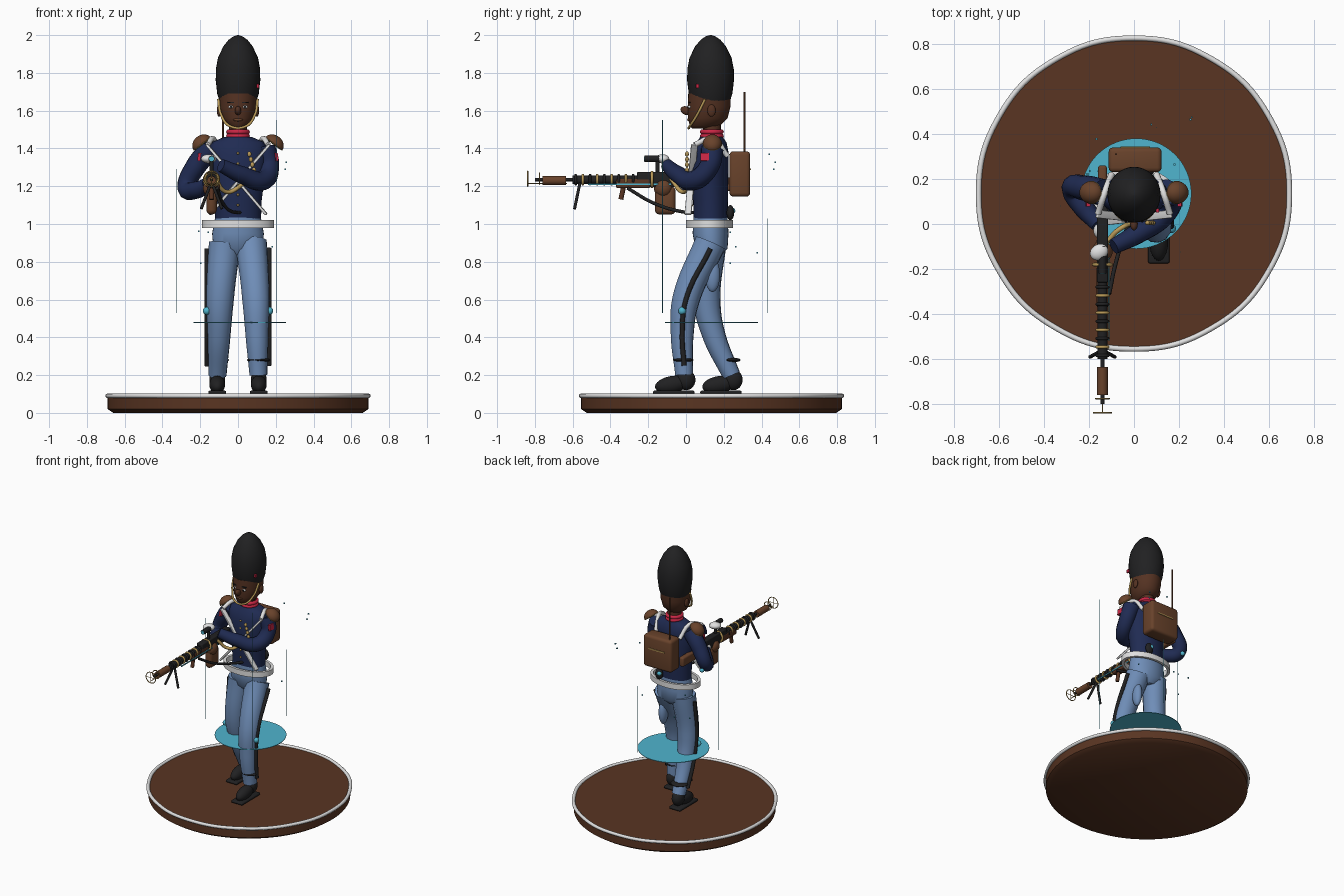
import bpy
import bmesh
import random
from math import cos, sin, pi, radians
from mathutils import Vector

default_cube = bpy.data.objects.get("Cube")
if default_cube:
    bpy.data.objects.remove(default_cube, do_unlink=True)


def material(name, red, green, blue):
    mat = bpy.data.materials.new(name)
    mat.use_nodes = True
    colour = (red, green, blue, 1)
    mat.diffuse_color = colour
    mat.node_tree.nodes["Principled BSDF"].inputs["Base Color"].default_value = colour
    return mat


navy = material("navy cloth", .014, .024, .085)
trouser_blue = material("trouser blue", .16, .27, .48)
black = material("black", .015, .015, .016)
wood = material("dark brown wood", .1, .035, .016)
skin = material("brown skin", .09, .032, .016)
leather = material("brown leather", .14, .055, .024)
white = material("white", .75, .75, .75)
gold = material("gold", .5, .33, .1)
red = material("red", .6, .02, .06)
cyan = material("cyan", .08, .46, .62)


# ---- helpers ----
def finish(obj, name, mat, smooth=True):
    obj.name = name
    obj.data.name = name
    obj.data.materials.clear()
    obj.data.materials.append(mat)
    bpy.ops.object.select_all(action='DESELECT')
    obj.select_set(True)
    bpy.context.view_layer.objects.active = obj
    if smooth:
        bpy.ops.object.shade_smooth_by_angle(angle=radians(40))
    return obj


def mesh_object(name, bm, mat, smooth=True):
    bmesh.ops.recalc_face_normals(bm, faces=bm.faces)
    mesh = bpy.data.meshes.new(name)
    bm.to_mesh(mesh)
    bm.free()
    obj = bpy.data.objects.new(name, mesh)
    bpy.context.collection.objects.link(obj)
    return finish(obj, name, mat, smooth)


def box(name, mat, centre, size, rounding=0, turn=(0, 0, 0)):
    bm = bmesh.new()
    bmesh.ops.create_cube(bm, size=1)
    bmesh.ops.scale(bm, vec=size, verts=bm.verts)
    if rounding:
        bmesh.ops.bevel(bm, geom=bm.edges[:], offset=rounding, segments=3,
                        profile=.5, affect='EDGES')
    obj = mesh_object(name, bm, mat)
    obj.location = centre
    obj.rotation_euler = [radians(angle) for angle in turn]
    return obj


def ball(name, mat, centre, radii, turn=(0, 0, 0), half=False):
    bm = bmesh.new()
    bmesh.ops.create_uvsphere(bm, u_segments=24, v_segments=16, radius=1)
    if half:
        bmesh.ops.bisect_plane(bm, geom=bm.verts[:] + bm.edges[:] + bm.faces[:],
                               plane_co=(0, 0, 0), plane_no=(0, 0, -1), clear_outer=True)
        bmesh.ops.holes_fill(bm, edges=bm.edges[:])
    bmesh.ops.scale(bm, vec=radii, verts=bm.verts)
    obj = mesh_object(name, bm, mat)
    obj.location = centre
    obj.rotation_euler = [radians(angle) for angle in turn]
    return obj


def rod(name, mat, start, end, radius, sides=16):
    start, end = Vector(start), Vector(end)
    bm = bmesh.new()
    bmesh.ops.create_cone(bm, segments=sides, radius1=radius, radius2=radius,
                          depth=(end - start).length, cap_ends=True)
    obj = mesh_object(name, bm, mat)
    obj.location = (start + end) / 2
    obj.rotation_mode = 'QUATERNION'
    obj.rotation_quaternion = (end - start).to_track_quat('Z', 'Y')
    return obj


def tube(name, mat, path, radii, cyclic=False):
    """Round tube through the path; radii is one number or one per point."""
    if not isinstance(radii, (list, tuple)):
        radii = [radii] * len(path)
    curve = bpy.data.curves.new(name, 'CURVE')
    curve.dimensions = '3D'
    curve.bevel_depth = 1
    curve.bevel_resolution = 4
    curve.use_fill_caps = True
    spline = curve.splines.new('BEZIER')
    spline.bezier_points.add(len(path) - 1)
    spline.use_cyclic_u = cyclic
    for point, position, radius in zip(spline.bezier_points, path, radii):
        point.co = position
        point.radius = radius
        point.handle_left_type = point.handle_right_type = 'AUTO'
    obj = bpy.data.objects.new(name, curve)
    bpy.context.collection.objects.link(obj)
    bpy.ops.object.select_all(action='DESELECT')
    obj.select_set(True)
    bpy.context.view_layer.objects.active = obj
    bpy.ops.object.convert(target='MESH')
    return finish(bpy.context.object, name, mat)


def loft(name, mat, rings, sides=32, closed=False):
    """Skin stacked ellipses, each given as (centre y, z, x radius, y radius)."""
    bm = bmesh.new()
    loops = [[bm.verts.new((rx * cos(2 * pi * i / sides), y + ry * sin(2 * pi * i / sides), z))
              for i in range(sides)] for y, z, rx, ry in rings]
    pairs = list(zip(loops, loops[1:]))
    if closed:
        pairs.append((loops[-1], loops[0]))
    else:
        bm.faces.new(loops[0])
        bm.faces.new(loops[-1])
    for low, high in pairs:
        for i in range(sides):
            j = (i + 1) % sides
            bm.faces.new((low[i], low[j], high[j], high[i]))
    return mesh_object(name, bm, mat)


def hoop(name, mat, centre, radius, thickness, upright=False):
    x, y, z = centre
    path = []
    for i in range(12):
        a, b = radius * cos(i * pi / 6), radius * sin(i * pi / 6)
        path.append((x + a, y, z + b) if upright else (x + a, y + b, z))
    return tube(name, mat, path, thickness, cyclic=True)


# ---- stand and glowing disc ----
mid = .135
loft("stand", wood, [(mid, 0, .66, .66), (mid, .02, .69, .69), (mid, .09, .69, .69)], sides=96)
hoop("stand_rim", white, (0, mid, .09), .69, .012)
rod("energy_disc", cyan, (.01, mid, .476), (.01, mid, .48), .245, sides=64)

# ---- legs and boots, left one forward ----
for side, label, step, bend in ((1, "left", 0, 0), (-1, "right", .25, .11)):
    hip, knee, shin, ankle = [(.13, .9), (bend, .6), (bend * 1.5 - .02, .42), (step - .01, .2)]
    tube(label + "_leg", trouser_blue,
         [(side * x, y, z) for x, (y, z) in zip((.07, .095, .1, .108), (hip, knee, shin, ankle))],
         [.085, .074, .062, .048])
    tube(label + "_leg_stripe", black,
         [(side * .165, y, z) for y, z in ((.13, .87), (bend, .6), (bend * 1.5 - .02, .42),
                                           (step * .9 - .01, .25))], .013)
    ball(label + "_knee_stud", cyan, (side * .165, bend - .02, .54), (.021, .021, .021))
    x = side * .11
    ball(label + "_ankle_strap", black, (x, step - .015, .28), (.062, .055, .013))
    ball(label + "_boot_ankle", black, (x, step, .175), (.042, .05, .055))
    ball(label + "_boot_toe", black, (x, step - .075, .15), (.042, .09, .045), turn=(10, 0, 0))
    box(label + "_boot_sole", black, (x, step - .065, .108), (.095, .22, .02), rounding=.009)
ball("thigh_pouch", trouser_blue, (.09, .14, .73), (.03, .04, .09))
loft("hips", trouser_blue, [(.135, .83, .05, .05), (.135, .87, .13, .085),
                            (.13, .95, .137, .095), (.13, 1.04, .12, .09)])

# ---- jacket, belt and collar ----
loft("jacket", navy, [(.13, 1.02, .122, .09), (.13, 1.12, .125, .092), (.125, 1.28, .145, .1),
                      (.13, 1.38, .155, .095), (.135, 1.43, .145, .08), (.135, 1.46, .075, .06)])
loft("belt", white, [(.125, .98, .19, .125), (.125, 1.02, .19, .125),
                     (.125, 1.02, .17, .107), (.125, .98, .17, .107)], sides=48, closed=True)
for height in (1.465, 1.488):
    hoop("collar_ring", red, (0, .137, height), .05, .013)
rod("neck", skin, (0, .137, 1.44), (0, .137, 1.55), .048)
for side in (1, -1):
    start, end = Vector((side * .165, .045, 1.42)), Vector((-side * .15, .01, 1.05))
    strap = box("cross_belt", white, (start + end) / 2, (.036, .014, (end - start).length),
                rounding=.004)
    strap.rotation_euler = (end - start).to_track_quat('Z', 'Y').to_euler()
    tube("shoulder_strap", white, [(side * .16, .045, 1.42), (side * .13, .14, 1.45),
                                   (side * .1, .22, 1.36)], .014)
for i in range(6):
    ball("button", gold, (0, .03, 1.1 + i * .055), (.007, .007, .007))
for i in range(7):
    ball("braid_knot", gold, (.06 + .008 * i, .005, 1.37 - i * .028), (.011, .01, .014))
tube("gold_cord", gold, [(-.12, -.08, 1.24), (-.06, -.02, 1.17), (.01, .01, 1.2),
                         (.06, .01, 1.25)], .011)

# ---- arms, gloves and epaulettes ----
tube("right_arm", navy, [(-.14, .14, 1.4), (-.22, .16, 1.31), (-.272, .15, 1.19),
                         (-.22, .07, 1.18), (-.16, 0, 1.21)], [.06, .056, .048, .047, .036])
tube("left_arm", navy, [(.14, .14, 1.4), (.165, .12, 1.3), (.13, .04, 1.23),
                        (.02, -.04, 1.26), (-.09, -.1, 1.31)], [.06, .054, .052, .046, .035])
ball("right_glove", white, (-.15, -.03, 1.21), (.03, .035, .03))
ball("left_glove", white, (-.155, -.125, 1.345), (.042, .035, .024), turn=(0, 0, 30))
ball("right_elbow_stud", cyan, (-.27, .195, 1.16), (.016, .016, .016))
ball("hip_stud", cyan, (.05, .245, 1.07), (.016, .016, .016))
ball("canteen", black, (.06, .235, 1.06), (.03, .02, .04))
for side in (1, -1):
    ball("epaulette", leather, (side * .19, .14, 1.425), (.056, .05, .045),
         turn=(0, side * 38, 0), half=True)
    ball("epaulette_fringe", gold, (side * .19, .14, 1.425), (.058, .052, .006),
         turn=(0, side * 38, 0))
    box("shoulder_patch", red, (side * .205, .1, 1.355), (.016, .045, .042), turn=(0, -side * 8, 0))

# ---- head ----
loft("head", skin, [(.08, 1.505, .03, .045), (.1, 1.52, .062, .08), (.115, 1.56, .087, .105),
                    (.122, 1.62, .1, .113), (.125, 1.69, .1, .113)])
ball("nose", skin, (0, .0, 1.6), (.017, .03, .022), turn=(-25, 0, 0))
ball("lips", leather, (0, .02, 1.552), (.026, .014, .009))
for side in (1, -1):
    ball("ear", skin, (side * .1, .135, 1.6), (.012, .022, .032))
    ball("eye", white, (side * .037, .02, 1.62), (.014, .01, .008))
    ball("pupil", black, (side * .037, .012, 1.62), (.006, .005, .006))
    box("eyebrow", black, (side * .038, .017, 1.643), (.034, .012, .006))
tube("chin_chain", gold, [(-.104, .1, 1.66), (-.09, .06, 1.58), (-.04, .02, 1.517),
                          (.04, .02, 1.517), (.09, .06, 1.58), (.104, .1, 1.66)], .007)
loft("fur_hat", black, [(.13, z, r, r * 1.05) for z, r in (
    (1.65, .098), (1.69, .11), (1.76, .118), (1.82, .117), (1.88, .106), (1.94, .078),
    (1.975, .05), (1.993, .025), (2, .004))])
box("hat_badge", red, (.104, .06, 1.73), (.012, .016, .022))

# ---- backpack ----
box("backpack", leather, (.005, .285, 1.265), (.235, .11, .24), rounding=.02)
box("backpack_trim", gold, (.005, .342, 1.29), (.13, .006, .008))
rod("antenna", leather, (-.08, .31, 1.35), (-.08, .31, 1.7), .005, sides=8)

# ---- gun ----
gun_x = -.14


def on_gun(y, z, offset=0):
    return (gun_x + offset, y, z)


box("gun_receiver", black, on_gun(-.09, 1.235), (.05, .34, .08), rounding=.008)
rod("gun_jacket", black, on_gun(-.26, 1.235), on_gun(-.6, 1.235), .022)
rod("gun_barrel", black, on_gun(-.59, 1.235), on_gun(-.8, 1.235), .009)
rod("gun_muzzle", leather, on_gun(-.635, 1.23), on_gun(-.76, 1.23), .024)
box("gun_handguard", wood, on_gun(-.28, 1.215), (.052, .18, .05), rounding=.008)
box("gun_stock", leather, on_gun(.15, 1.21), (.04, .22, .07), rounding=.012)
box("gun_magazine", leather, on_gun(-.11, 1.125), (.055, .11, .15), rounding=.025)
ball("gun_drum", leather, on_gun(-.12, 1.19), (.045, .05, .05))
rod("gun_foregrip", wood, on_gun(-.33, 1.2), on_gun(-.345, 1.13), .013)
box("gun_light", cyan, on_gun(-.3, 1.21, .029), (.005, .44, .008))
for i in range(9):
    hoop("cooling_ring", gold if i % 2 else black, on_gun(-.28 - .038 * i, 1.235), .024, .007, True)
hoop("drum_ring", gold, on_gun(-.18, 1.235), .038, .008, True)
rod("scope", black, on_gun(-.22, 1.345), on_gun(-.1, 1.345), .017)
rod("scope_mount", black, on_gun(-.15, 1.26), on_gun(-.15, 1.34), .011)
rod("scope_lens", cyan, on_gun(-.222, 1.345), on_gun(-.218, 1.345), .013)
for side in (1, -1):
    rod("bipod_leg", black, on_gun(-.56, 1.225), on_gun(-.59, 1.08, side * .055), .008)
for y, radius in ((-.838, .04), (-.775, .03)):
    hoop("sight_ring", gold, on_gun(y, 1.24), radius, .003, True)
    rod("sight_bar", gold, on_gun(y, 1.24, -radius), on_gun(y, 1.24, radius), .002, sides=6)
    rod("sight_post", gold, on_gun(y, 1.24 - radius), on_gun(y, 1.24 + radius), .002, sides=6)
rod("sight_rail", gold, on_gun(-.838, 1.215), on_gun(-.63, 1.215), .003, sides=6)
tube("gun_cable", black, [on_gun(-.31, 1.19, .03), on_gun(-.17, 1.11, .06),
                          (-.03, -.02, 1.065), (.02, .06, 1.06)], .009)

# ---- energy beams and floating sparks ----
for x, y, top in ((-.325, .08, 1.29), (.205, -.125, 1.55), (.1, .43, 1.03)):
    rod("energy_beam", cyan, (x, y, .53), (x, y, top), .002, sides=6)
random.seed(4)
for i in range(8):
    spot = (random.uniform(-.3, .3), random.uniform(.2, .53), random.uniform(.6, 1.5))
    box("spark", cyan, spot, (.008, .008, .008))
